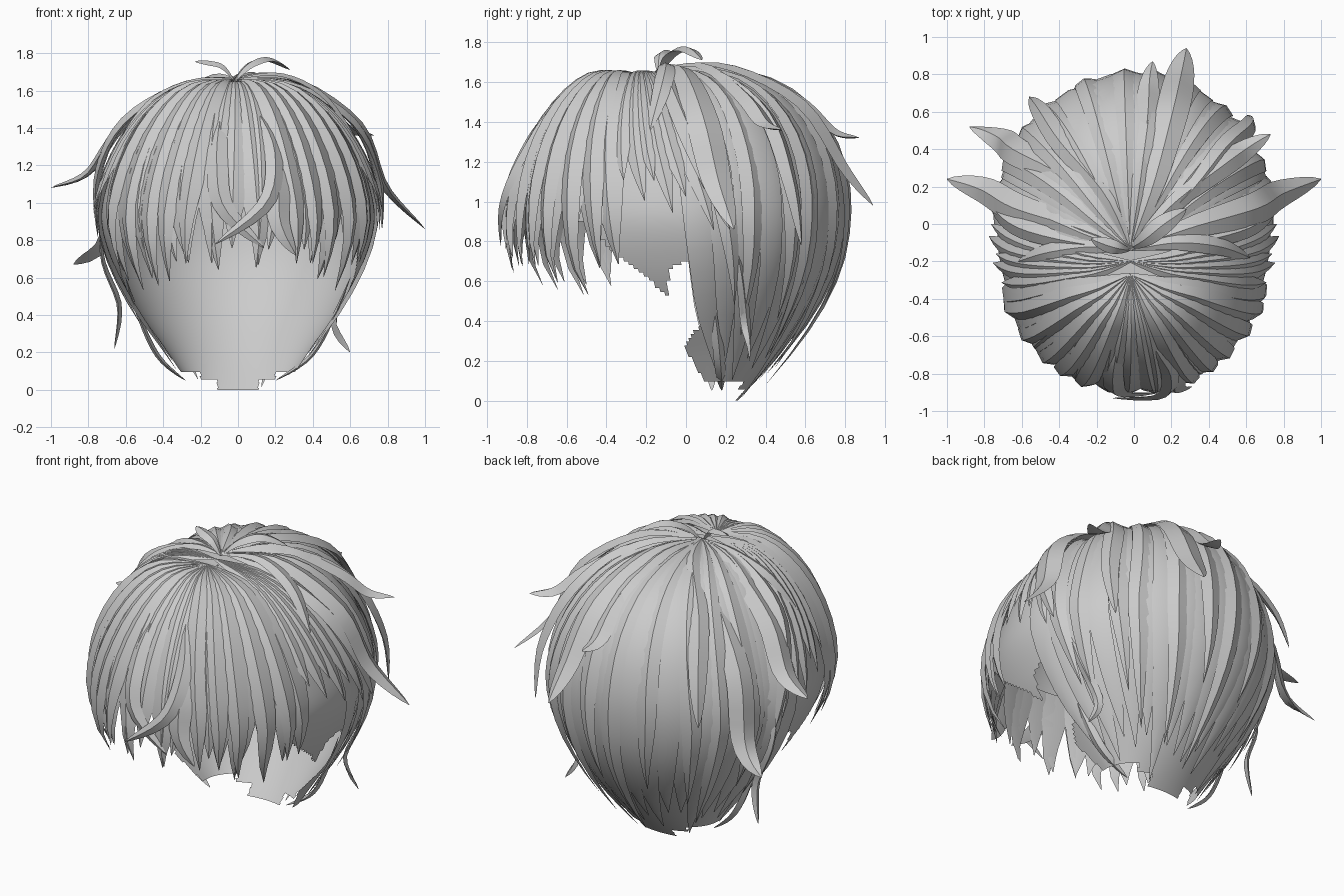
import bpy, bmesh, math, random
from mathutils import Vector

if "Cube" in bpy.data.objects:
    bpy.data.objects.remove(bpy.data.objects["Cube"])

random.seed(4)
hair = bpy.data.materials.new("hair_grey")
hair.diffuse_color = (0.6, 0.6, 0.6, 1)
hair.use_nodes = True
hair.node_tree.nodes["Principled BSDF"].inputs["Base Color"].default_value = hair.diffuse_color

# Head rings from crown to nape: z, half width, centre y, back y, front y
RINGS = [(1.62, 0, -.2, -.2, -.2), (1.615, .2, -.19, .1, -.38), (1.56, .365, -.16, .36, -.51),
         (1.45, .505, -.13, .56, -.64), (1.29, .62, -.10, .70, -.75), (1.10, .70, -.06, .77, -.83),
         (.90, .73, -.03, .78, -.87), (.68, .67, 0, .74, -.86), (.45, .55, .03, .63, -.7),
         (.22, .39, .09, .46, -.5), (0, .24, .15, .26, -.1)]
CENTRE = Vector((0, -.05, .85))
FRONT_ROOT = Vector((-.02, -.27, 1.645))
CROWN = Vector((-.02, -.13, 1.665))


def spline(pts, u):
    """Smooth curve through pts, u from 0 to 1."""
    f = min(max(u, 0), 1) * (len(pts) - 1)
    i = min(int(f), len(pts) - 2)
    t = f - i
    a, b, c, d = (pts[min(max(i + k, 0), len(pts) - 1)] for k in (-1, 0, 1, 2))
    return [q + .5 * t * (r - p + t * (2*p - 5*q + 4*r - s + t * (3*(q - r) + s - p)))
            for p, q, r, s in zip(a, b, c, d)]


def head(deg, t):
    """Point on the head; 0 degrees is the back, 90 is +x, t runs crown to nape."""
    z, a, yc, yb, yf = spline(RINGS, t)
    c, s = math.cos(math.radians(deg)), math.sin(math.radians(deg))
    y = yc + (c * (yb - yc) if c > 0 else c * (yc - yf))
    return Vector((a * s, y, z + max(c, 0) * .19 * max(0, t * (1 - 2 * t))))


def finish(bm, name):
    me = bpy.data.meshes.new(name)
    bmesh.ops.recalc_face_normals(bm, faces=bm.faces)
    bm.to_mesh(me)
    bm.free()
    me.materials.append(hair)
    ob = bpy.data.objects.new(name, me)
    bpy.context.collection.objects.link(ob)
    bpy.ops.object.select_all(action='DESELECT')
    ob.select_set(True)
    bpy.context.view_layer.objects.active = ob
    bpy.ops.object.shade_smooth_by_angle(angle=math.radians(35))


SECTION = [(-1, 0), (0, 1), (1, 0), (0, -.15)]


def lock(bm, path, width, ridge, steps=14):
    """Pointed strand with a sharp ridge, swept along a path."""
    pts = [Vector(path(i / steps)) for i in range(steps + 1)]
    rings = []
    for i, p in enumerate(pts):
        s = i / steps
        tan = (pts[min(i + 1, steps)] - pts[max(i - 1, 0)]).normalized()
        side = tan.cross(p - CENTRE).normalized()
        up = side.cross(tan).normalized()
        k = max(2.0 * s**.8 * (1 - s**2.6), .02 if s > .5 else .1)
        rings.append([bm.verts.new(p + side * x * width * k + up * y * ridge * min(k, 1))
                      for x, y in SECTION])
    n = len(SECTION)
    for a, b in zip(rings, rings[1:]):
        for j in range(n):
            bm.faces.new((a[j], a[(j + 1) % n], b[(j + 1) % n], b[j]))
    bm.faces.new(rings[0])
    bm.faces.new(rings[-1])


def head_path(root, d0, d1, t1, lift=.015, flick=0.0):
    """Path hugging the head from a root, drifting from angle d0 to d1."""
    def path(s):
        t = t1 * s
        d = d0 + (d1 - d0) * s * s
        p = head(d, t)
        out = (p - CENTRE)
        out.z *= .4 if t > .4 else 1
        return (p + out.normalized() * (lift * min(1, 4 * s) + flick * s**4)
                + (root - head(d, 0)) * (1 - s)**3)
    return path


# Scalp shell with an open face, ear notches and a ragged nape with a tab
def covered(p):
    y, z = p.y, p.z
    if y < -.09:
        return z > (.53 + (-.09 - y) * .8 if y > -.4 else .8 + (-.4 - y) * .8)
    if z > .6:
        return (y / .09)**2 + ((z - .6) / .095)**2 > 1
    if z > .4:
        return y > .09
    if z < .09 and abs(p.x) > .11:
        return z > .06 and abs(p.x) < .2 and y > .2
    return y > (.09 - (.4 - z) * .8 if z > .27 else -.01 + (.27 - z) * .6)


bm = bmesh.new()
NA, NT = 240, 120
grid = [[bm.verts.new(head(360 * i / NA, max(j / NT, .004))) for i in range(NA)]
        for j in range(NT + 1)]
for j in range(NT):
    for i in range(NA):
        q = (grid[j][i], grid[j][(i + 1) % NA], grid[j + 1][(i + 1) % NA], grid[j + 1][i])
        if covered(sum((v.co for v in q), Vector()) / 4):
            bm.faces.new(q)
bmesh.ops.delete(bm, geom=[v for v in bm.verts if not v.link_faces], context='VERTS')
finish(bm, "scalp_shell")

# Fringe: an even under layer and a looser top layer
bm = bmesh.new()
for i in range(21):
    d = 117 + 128 * i / 20
    edge = abs(d - 180) / 65
    t1 = .685 + .04 * edge + random.uniform(-.045, .03)
    lock(bm, head_path(FRONT_ROOT, d, d + random.uniform(-6, 6), t1, .01, .02), .095, .035)
for d, d1, t1 in [(122, 118, .70), (131, 127, .76), (142, 138, .73), (151, 146, .70),
                  (161, 154, .70), (196, 203, .70), (205, 213, .74), (215, 220, .75),
                  (227, 231, .76), (238, 243, .71)]:
    lock(bm, head_path(FRONT_ROOT, d, d1, t1, .03, .02), .07, .035)
# curved strands crossing the forehead
for pts, w in (([(-.09, -.66, 1.45), (-.11, -.83, 1.2), (-.07, -.90, .97), (.14, -.90, .76)], .06),
               ([(.1, -.63, 1.48), (.19, -.79, 1.26), (.15, -.91, 1.0), (-.12, -.93, .78)], .05),
               ([(.17, -.6, 1.46), (.21, -.82, 1.15), (.22, -.88, .9), (.31, -.87, .72)], .07)):
    lock(bm, lambda s, p=[tuple(FRONT_ROOT)] + pts: spline(p, s), w, .03, 18)
finish(bm, "fringe")

# Short strands above the ears
bm = bmesh.new()
for sgn in (1, -1):
    for d, d1, t1 in [(111, 108, .50), (106, 101, .55), (101, 97, .50), (96, 92, .58),
                      (91, 87, .54), (87, 79, .62)]:
        lock(bm, head_path((FRONT_ROOT + CROWN) / 2, sgn * d, sgn * d1, t1, .01, .035), .065, .025)
finish(bm, "temple_locks")

# Long back hair in two layers
bm = bmesh.new()
for i in range(19):
    d = -82 + 164 * i / 18
    t1 = .96 + random.uniform(-.08, .02)
    lock(bm, head_path(CROWN, d, d * 1.02, t1, .006, .01), .095, .02, 18)
for i in range(12):
    d = -78 + 156 * i / 11 + random.uniform(-3, 3)
    t1 = random.uniform(.78, .95)
    lock(bm, head_path(CROWN, d, d + random.uniform(-6, 6), t1, .018, .03), .065, .025, 18)
finish(bm, "back_locks")

# Loose locks flicking away from the head: waypoints, half width
FLICKS = [
    ([(-.3, -.02, 1.62), (-.62, .08, 1.39), (-.80, .18, 1.15), (-1.0, .24, 1.08)], .085),
    ([(.3, -.02, 1.65), (.64, .08, 1.41), (.78, .16, 1.08), (1.0, .24, .86)], .09),
    ([(.2, .1, 1.67), (.46, .3, 1.51), (.60, .40, 1.38), (.73, .48, 1.36)], .065),
    ([(-.3, .2, 1.59), (-.62, .38, 1.2), (-.71, .45, .8), (-.88, .52, .67)], .08),
    ([(.1, .2, 1.67), (.2, .58, 1.48), (.25, .80, 1.15), (.28, .94, .98)], .09),
    ([(.03, .2, 1.67), (.07, .55, 1.51), (.08, .74, 1.34), (.1, .87, 1.32)], .065),
    ([(-.15, .15, 1.66), (-.38, .42, 1.48), (-.5, .6, 1.2), (-.56, .68, .95)], .06),
    ([(.28, .15, 1.64), (.48, .4, 1.43), (.61, .52, 1.1), (.62, .58, .78)], .06),
    ([(.3, -.1, 1.62), (.6, -.02, 1.43), (.74, .1, 1.15), (.77, .22, .86)], .06),
    ([(-.3, -.1, 1.62), (-.6, -.02, 1.43), (-.74, .1, 1.15), (-.75, .2, .82)], .06),
]
bm = bmesh.new()
for pts, w in FLICKS:
    lock(bm, lambda s, p=[tuple(CROWN)] + pts: spline(p, s), w, .035, 18)
finish(bm, "loose_locks")

# Thin hanging strands beside the neck
bm = bmesh.new()
for pts in ([(.72, .2, 1.0), (.64, .27, .65), (.51, .3, .38), (.6, .32, .2)],
            [(-.74, .15, 1.0), (-.72, .2, .7), (-.63, .22, .45), (-.66, .24, .22)],
            [(.6, .12, .6), (.5, .15, .38), (.38, .17, .18), (.2, .18, .05)],
            [(-.6, .12, .6), (-.52, .13, .38), (-.42, .13, .18), (-.28, .13, .05)]):
    lock(bm, lambda s, p=pts: spline(p, s), .03, .02)
finish(bm, "neck_strands")

# Curled tufts standing up at the crown, and locks falling over each temple
bm = bmesh.new()
for pts, w in (([(-.02, -.13, 1.65), (.06, -.08, 1.73), (.16, 0, 1.76), (.28, .08, 1.71)], .055),
               ([(-.02, -.14, 1.65), (-.08, -.13, 1.72), (-.15, -.11, 1.74), (-.23, -.08, 1.755)], .04),
               ([(-.02, -.14, 1.66), (.22, -.1, 1.68), (.45, -.12, 1.57), (.62, -.18, 1.36)], .05),
               ([(-.02, -.14, 1.66), (-.22, -.12, 1.65), (-.45, -.15, 1.55), (-.62, -.2, 1.36)], .05)):
    lock(bm, lambda s, p=pts: spline(p, s), w, .02)
finish(bm, "crown_tufts")
